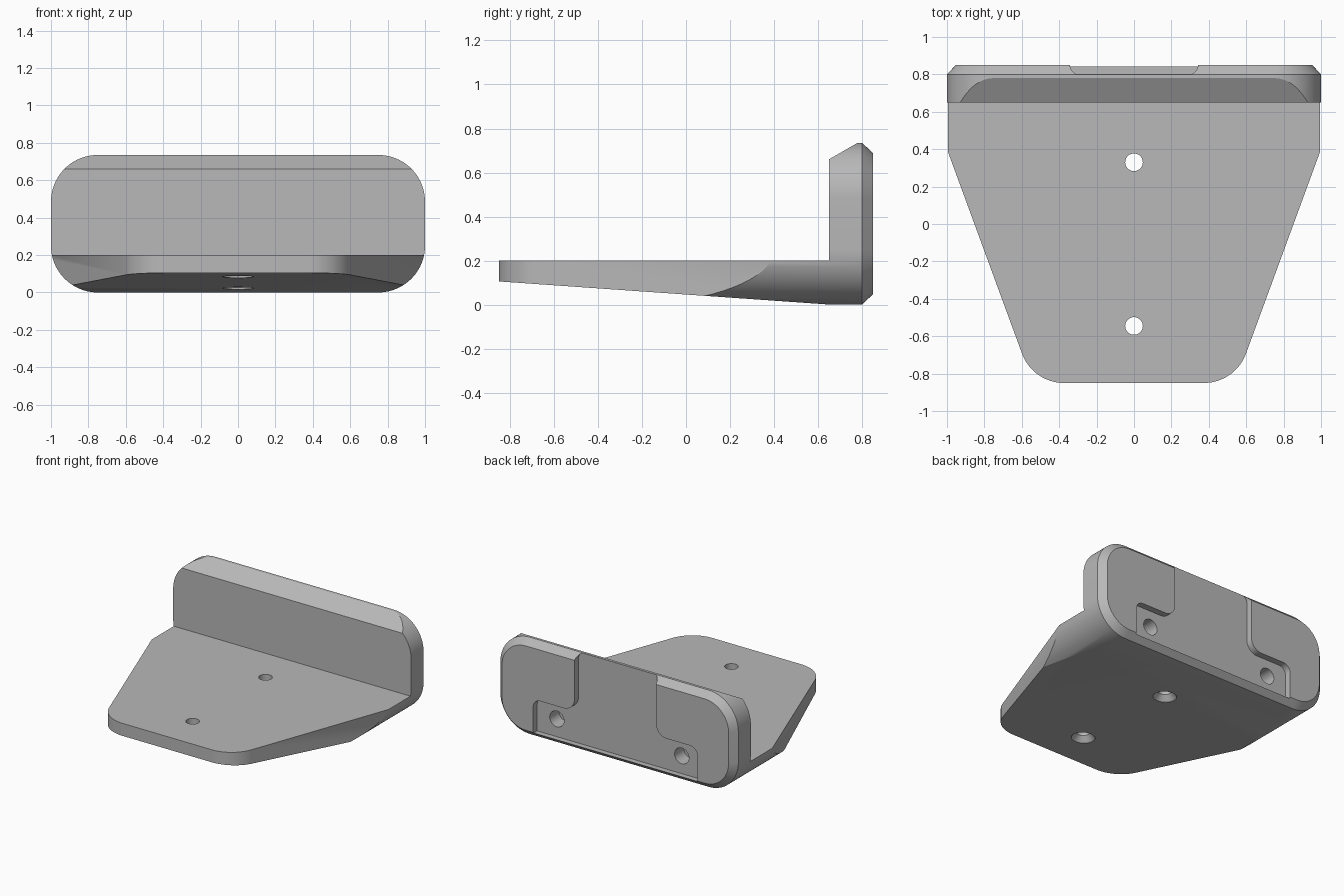
import bpy, bmesh, math
from mathutils import Vector, Matrix

if "Cube" in bpy.data.objects:
    bpy.data.objects.remove(bpy.data.objects["Cube"], do_unlink=True)

grey = bpy.data.materials.new("plain grey")
grey.use_nodes = True
grey.diffuse_color = (0.48, 0.48, 0.48, 1)
grey.node_tree.nodes["Principled BSDF"].inputs["Base Color"].default_value = (0.48, 0.48, 0.48, 1)


def fillet(corners, steps=14):
    """Round each (u, v, radius) corner of a closed outline."""
    out = []
    for i, (u, v, r) in enumerate(corners):
        p = Vector((u, v))
        if r == 0:
            out.append(p)
            continue
        a = (Vector(corners[i - 1][:2]) - p).normalized()
        b = (Vector(corners[(i + 1) % len(corners)][:2]) - p).normalized()
        half = a.angle(b) / 2
        centre = p + (a + b).normalized() * (r / math.sin(half))
        tangent = r / math.tan(half)
        start, end = p + a * tangent - centre, p + b * tangent - centre
        sweep = math.atan2(start.x * end.y - start.y * end.x, start.dot(end))
        for k in range(steps + 1):
            out.append(centre + Matrix.Rotation(sweep * k / steps, 2) @ start)
    return out


def mirrored(half):
    """Complete an outline from its +u half."""
    return half + [(-u, v, r) for u, v, r in reversed(half)]


def loft(name, rings, place):
    """Join equal outlines, given as (points, depth), into a closed solid."""
    bm = bmesh.new()
    loops = [[bm.verts.new(place(p.x, p.y, d)) for p in pts] for pts, d in rings]
    for lower, upper in zip(loops, loops[1:]):
        n = len(lower)
        for i in range(n):
            j = (i + 1) % n
            bm.faces.new((lower[i], lower[j], upper[j], upper[i]))
    bm.faces.new(loops[0])
    bm.faces.new(loops[-1])
    bmesh.ops.recalc_face_normals(bm, faces=bm.faces)
    mesh = bpy.data.meshes.new(name)
    bm.to_mesh(mesh)
    bm.free()
    mesh.materials.append(grey)
    obj = bpy.data.objects.new(name, mesh)
    bpy.context.collection.objects.link(obj)
    return obj


def circle(u, v, r, n=40):
    return [Vector((u + r * math.cos(t * math.tau / n), v + r * math.sin(t * math.tau / n)))
            for t in range(n)]


def boolean(target, cutter, operation):
    cutter.hide_render = True
    mod = target.modifiers.new(cutter.name, "BOOLEAN")
    mod.operation, mod.object, mod.solver = operation, cutter, "EXACT"
    bpy.ops.object.select_all(action="DESELECT")
    bpy.context.view_layer.objects.active = target
    target.select_set(True)
    bpy.ops.object.modifier_apply(modifier=mod.name)
    bpy.data.objects.remove(cutter, do_unlink=True)


def along_x(u, v, d): return (d, u, v)
def along_y(u, v, d): return (u, d, v)
def along_z(u, v, d): return (u, v, d)


# Rounded block with a chamfered back edge
H, C = 0.735, 0.047


def block_outline(inset):
    r = 0.25 - inset
    return fillet(mirrored([(1 - inset, inset, r), (1 - inset, H - inset, r)]), 20)


bracket = loft("wall_bracket", [(block_outline(0), -1), (block_outline(0), 0.8),
                                (block_outline(C), 0.85)], along_y)

# L-shaped side profile with sloping underside and sloping top lip
side = fillet([(-1, 0.1155, 0), (1, -0.0245, 0), (1, 0.862, 0),
               (0.65, 0.66, 0), (0.65, 0.2, 0), (-1, 0.2, 0)])
boolean(bracket, loft("side_profile", [(side, -1.2), (side, 1.2)], along_x), "INTERSECT")

# Tapered shelf plan with rounded front corners
plan = fillet(mirrored([(1.1, 1, 0), (1.1, 0.6725, 0), (0.541, -0.85, 0.24)]), 20)
boolean(bracket, loft("plan_profile", [(plan, -0.2), (plan, 1)], along_z), "INTERSECT")

# Inverted T recess in the back
recess = fillet(mirrored([(0.69, 0.04, 0), (0.69, 0.3, 0.06),
                          (0.343, 0.3, 0.09), (0.343, 0.738, 0.055)]))
boolean(bracket, loft("back_recess", [(recess, 0.801), (recess, 0.95)], along_y), "DIFFERENCE")

# Blind mounting holes in the recess
for x in (-0.525, 0.525):
    ring = circle(x, 0.175, 0.06)
    boolean(bracket, loft("mount_hole", [(ring, 0.69), (ring, 0.9)], along_y), "DIFFERENCE")

# Shelf screw holes, countersunk from below
for y in (0.33, -0.545):
    base = 0.07 * (0.65 - y)
    wide, narrow = circle(0, y, 0.082), circle(0, y, 0.047)
    boolean(bracket, loft("screw_hole", [(wide, base - 0.02), (wide, base + 0.005),
                                         (narrow, base + 0.045), (narrow, 0.3)], along_z),
            "DIFFERENCE")

bpy.ops.object.shade_smooth_by_angle(angle=math.radians(25))
